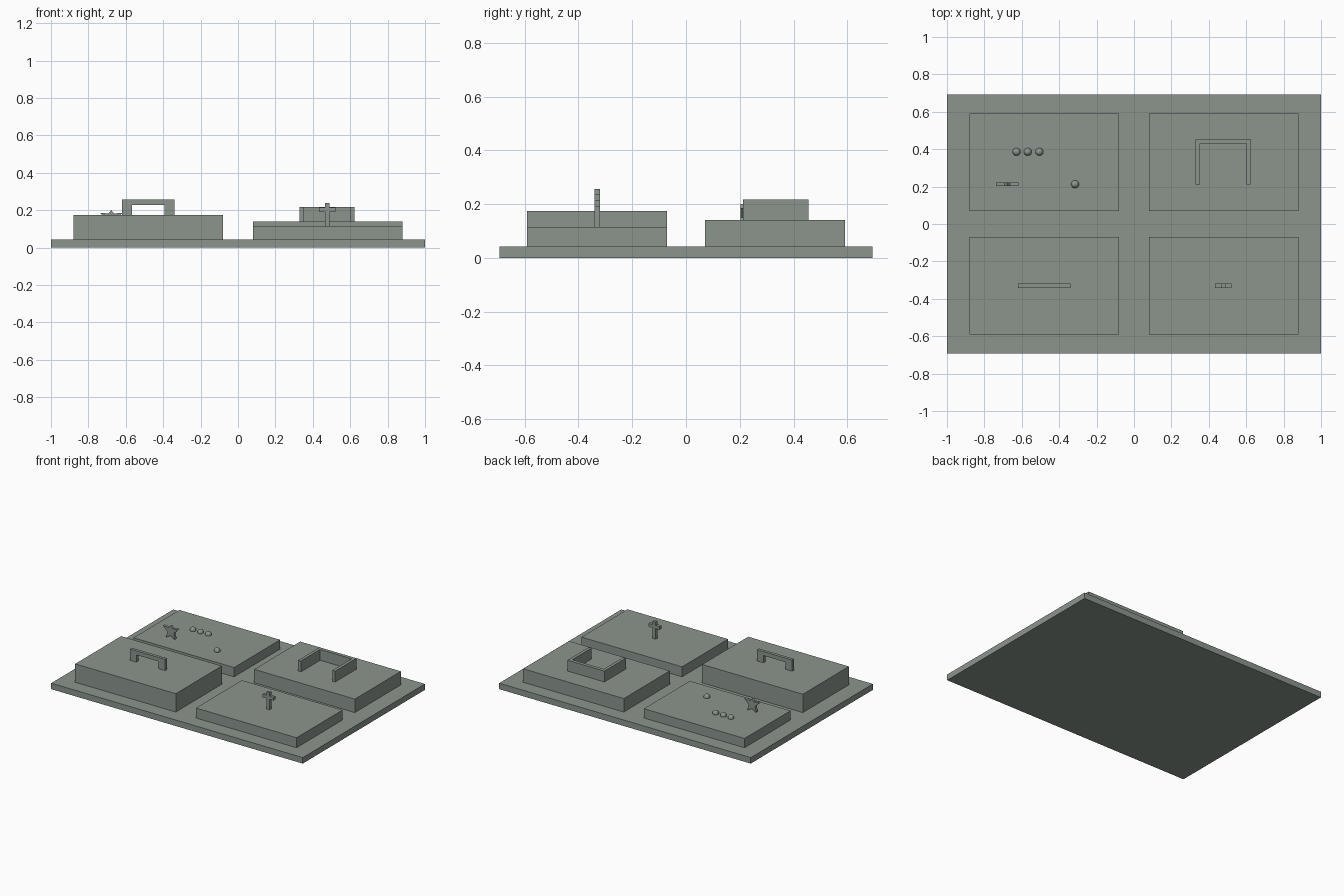
import bpy, bmesh

cube = bpy.data.objects.get("Cube")
if cube:
    bpy.data.objects.remove(cube, do_unlink=True)

# Single grey-green colour
COLOUR = (0.262, 0.301, 0.270, 1.0)
mat = bpy.data.materials.new("grey_green")
mat.use_nodes = True
mat.diffuse_color = COLOUR
mat.node_tree.nodes["Principled BSDF"].inputs["Base Color"].default_value = COLOUR


def add_object(name, bm):
    bmesh.ops.recalc_face_normals(bm, faces=bm.faces)
    mesh = bpy.data.meshes.new(name)
    bm.to_mesh(mesh)
    bm.free()
    mesh.materials.append(mat)
    obj = bpy.data.objects.new(name, mesh)
    bpy.context.collection.objects.link(obj)
    return obj


def extrude(name, outline, axis, start, end):
    """Extrude a closed 2D outline: axis 'y' takes (x, z) points, 'z' takes (x, y)."""
    bm = bmesh.new()
    place = (lambda a, b: (a, start, b)) if axis == "y" else (lambda a, b: (a, b, start))
    face = bm.faces.new([bm.verts.new(place(a, b)) for a, b in outline])
    side = bmesh.ops.extrude_face_region(bm, geom=[face])["geom"]
    depth = end - start
    bmesh.ops.translate(bm, verts=[v for v in side if isinstance(v, bmesh.types.BMVert)],
                        vec=(0, depth, 0) if axis == "y" else (0, 0, depth))
    return add_object(name, bm)


def mirrored(half, centre):
    """Complete a half outline about a vertical centre line."""
    right = [(centre + a, b) for a, b in half]
    left = [(centre - a, b) for a, b in reversed(half) if a > 0]
    return right + left


def slab(name, x0, x1, y0, y1, z0, z1):
    return extrude(name, [(x0, y0), (x1, y0), (x1, y1), (x0, y1)], "z", z0, z1)


# Base board and the four raised blocks
BASE = 0.043
slab("base_board", -1, 1, -0.693, 0.693, 0, BASE)
TOPS = {"front_right": (-1, -1, 0.175), "front_left": (1, -1, 0.115),
        "back_right": (-1, 1, 0.11), "back_left": (1, 1, 0.14)}
for label, (sx, sy, top) in TOPS.items():
    x, y = sorted((sx * 0.08, sx * 0.88)), sorted((sy * 0.07, sy * 0.592))
    slab(label + "_block", *x, *y, BASE, top)

# Arched handle
handle = [(0.088, 0.175), (0.14, 0.175), (0.14, 0.256), (-0.14, 0.256),
          (-0.14, 0.175), (-0.088, 0.175), (-0.088, 0.227), (0.088, 0.227)]
extrude("handle", [(x - 0.48, z) for x, z in handle], "y", -0.341, -0.319)

# Upright cross
cross = [(0.012, 0.115), (0.012, 0.191), (0.044, 0.191), (0.044, 0.214),
         (0.012, 0.214), (0.012, 0.238)]
extrude("cross", mirrored(cross, 0.477), "y", -0.341, -0.319)

# U-shaped wall, open to the front
wall = [(0.125, 0.212), (0.147, 0.212), (0.147, 0.455), (-0.147, 0.455),
        (-0.147, 0.212), (-0.125, 0.212), (-0.125, 0.43), (0.125, 0.43)]
extrude("u_wall", [(x + 0.477, y) for x, y in wall], "z", 0.14, 0.218)

# Upright star
star = [(0, 0.128), (0.036, 0.106), (0.025, 0.15), (0.06, 0.186), (0.015, 0.182), (0, 0.2)]
extrude("star", mirrored(star, -0.678), "y", 0.202, 0.221)

# Small round knobs
for i, (x, y) in enumerate([(-0.628, 0.386), (-0.568, 0.386), (-0.506, 0.386), (-0.315, 0.213)]):
    bm = bmesh.new()
    bmesh.ops.create_uvsphere(bm, u_segments=24, v_segments=12, radius=0.021)
    bmesh.ops.translate(bm, verts=bm.verts, vec=(x, y, 0.114))
    for face in bm.faces:
        face.smooth = True
    add_object(f"knob_{i + 1}", bm)
